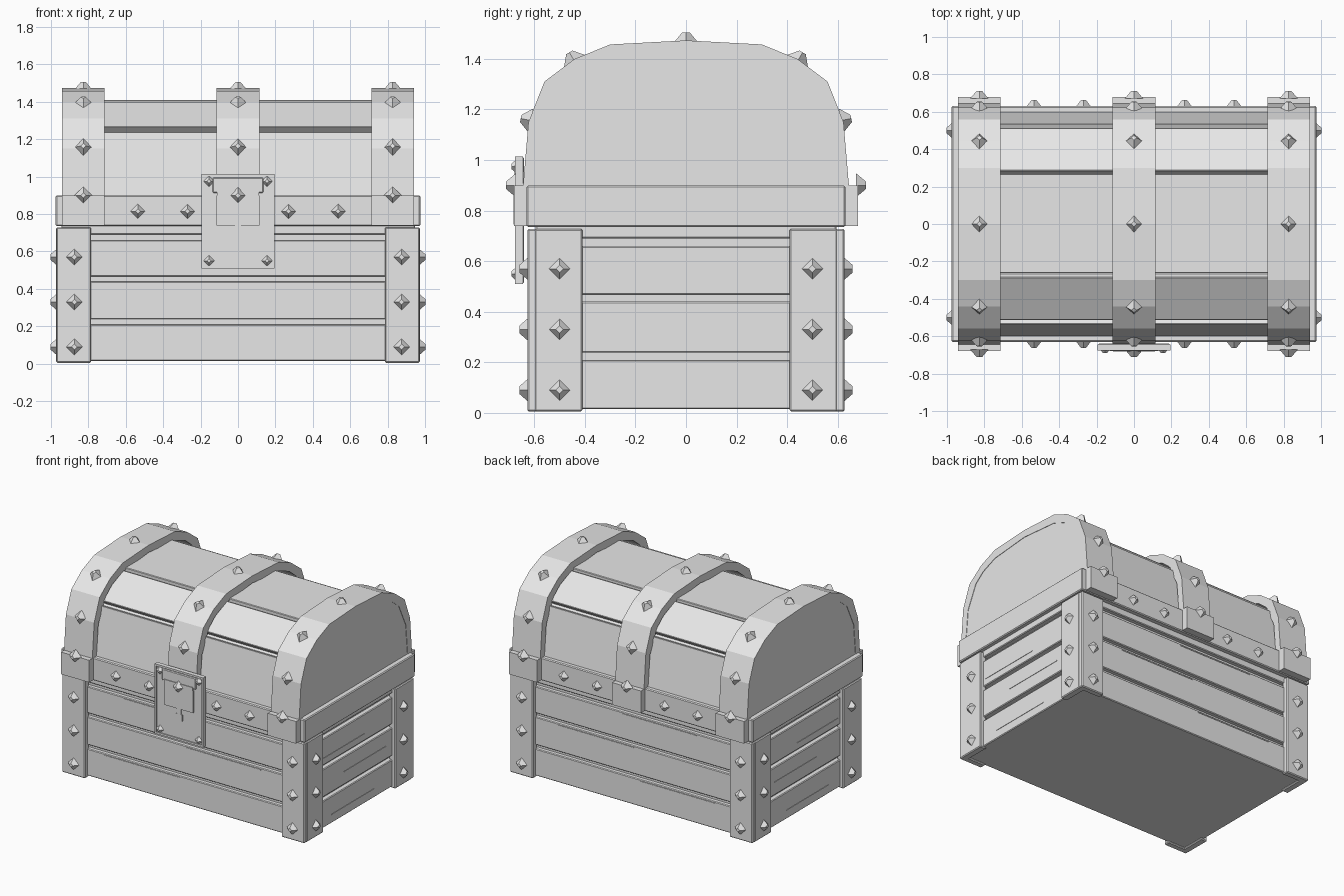
import bpy, bmesh
from mathutils import Vector, Matrix

cube = bpy.data.objects.get("Cube")
if cube:
    bpy.data.objects.remove(cube, do_unlink=True)

grey = bpy.data.materials.new("plain grey")
grey.use_nodes = True
grey.diffuse_color = (0.8, 0.8, 0.8, 1)
grey.node_tree.nodes["Principled BSDF"].inputs["Base Color"].default_value = (0.8, 0.8, 0.8, 1)


def finish(name, bm, bevel=0):
    bmesh.ops.recalc_face_normals(bm, faces=bm.faces)
    mesh = bpy.data.meshes.new(name)
    bm.to_mesh(mesh)
    bm.free()
    mesh.materials.append(grey)
    obj = bpy.data.objects.new(name, mesh)
    bpy.context.collection.objects.link(obj)
    if bevel:
        mod = obj.modifiers.new("Bevel", "BEVEL")
        mod.width = bevel
        mod.segments = 1
    return obj


def add_box(bm, x, y, z):
    """Box from (low, high) pairs."""
    size = [b - a for a, b in (x, y, z)]
    mid = [(a + b) / 2 for a, b in (x, y, z)]
    bmesh.ops.create_cube(bm, size=1, matrix=Matrix.Translation(mid) @ Matrix.Diagonal((*size, 1)))


def box(name, x, y, z, bevel=0):
    bm = bmesh.new()
    add_box(bm, x, y, z)
    return finish(name, bm, bevel)


def extrude(name, profile, x0, x1, bevel=0):
    """Solid made from a (y, z) outline swept along x."""
    bm = bmesh.new()
    face = bm.faces.new([bm.verts.new((x0, y, z)) for y, z in profile])
    moved = bmesh.ops.extrude_face_region(bm, geom=[face])["geom"]
    verts = [v for v in moved if isinstance(v, bmesh.types.BMVert)]
    bmesh.ops.translate(bm, verts=verts, vec=(x1 - x0, 0, 0))
    if face.is_valid and all(len(e.link_faces) > 2 for e in face.edges):
        bm.faces.remove(face)
    return finish(name, bm, bevel)


def mirrored(half):
    """Complete a half outline that ends on y = 0."""
    return half + [(-y, z) for y, z in reversed(half[:-1])]


def studs(name, places, radius=0.05, height=0.04):
    """Four-sided blunt studs at (position, outward normal)."""
    bm = bmesh.new()
    for pos, normal in places:
        n = Vector(normal).normalized()
        turn = n.to_track_quat("Z", "Y").to_matrix().to_4x4()
        place = Matrix.Translation(Vector(pos) + n * (height / 2 - 0.008))
        bmesh.ops.create_cone(bm, cap_ends=True, segments=4, radius1=radius,
                              radius2=radius * 0.3, depth=height, matrix=place @ turn)
    return finish(name, bm)


SIDES = (-1, 1)

# Lower body: recessed core and horizontal planks
box("body_core", (-0.91, 0.91), (-0.565, 0.565), (0.02, 0.74))
for i, (low, high) in enumerate([(0.015, 0.21), (0.238, 0.44), (0.467, 0.66), (0.69, 0.74)]):
    box(f"body_plank_{i}", (-0.945, 0.945), (-0.595, 0.595), (low, high), 0.005)

# Corner braces with their studs
corner_studs = []
for sx in SIDES:
    for sy in SIDES:
        def span(s, a, b):
            return tuple(sorted((s * a, s * b)))
        box("corner_brace_long", span(sx, 0.785, 0.97), span(sy, 0.58, 0.627), (0.005, 0.728), 0.006)
        box("corner_brace_end", span(sx, 0.92, 0.972), span(sy, 0.41, 0.6), (0.005, 0.728), 0.006)
        for z in (0.09, 0.33, 0.57):
            corner_studs.append(((sx * 0.875, sy * 0.627, z), (0, sy, 0)))
            corner_studs.append(((sx * 0.97, sy * 0.5, z), (sx, 0, 0)))
studs("corner_studs", corner_studs)

# Lid rim
box("lid_rim", (-0.975, 0.975), (-0.63, 0.63), (0.735, 0.9), 0.006)
studs("rim_studs", [((x, s * 0.63, 0.815), (0, s, 0))
                    for x in (-0.535, -0.27, 0.27, 0.535) for s in SIDES], 0.045)

# Lid: core, faceted planks and end panels
core = [(0.56, 0.88), (0.5, 1.22), (0.27, 1.37), (0, 1.375)]
extrude("lid_core", mirrored(core), -0.9, 0.9)
for s in SIDES:
    low = [(0.6, 0.89), (0.535, 1.24), (0.49, 1.22), (0.55, 0.89)]
    slope = [(0.515, 1.265), (0.285, 1.4), (0.26, 1.36), (0.48, 1.23)]
    extrude("lid_side_plank", [(s * y, z) for y, z in low], -0.92, 0.92, 0.004)
    extrude("lid_slope_plank", [(s * y, z) for y, z in slope], -0.92, 0.92, 0.004)
box("lid_top_plank", (-0.92, 0.92), (-0.262, 0.268), (1.36, 1.41), 0.004)

inner = [(0.597, 0.89), (0.575, 1.12), (0.495, 1.285), (0.42, 1.345), (0.3, 1.393), (0, 1.42)]
outer = [(0.645, 0.89), (0.623, 1.15), (0.56, 1.31), (0.44, 1.4), (0.3, 1.457), (0, 1.473)]
for s in SIDES:
    extrude("lid_end_panel", mirrored(inner), s * 0.86, s * 0.937)

# Lid bands with thickened feet and studs
band_studs = []
for x, half in ((-0.827, 0.113), (0, 0.115), (0.827, 0.113)):
    arch = mirrored(outer) + mirrored(inner)[::-1]
    extrude("lid_band", arch, x - half, x + half)
    for s in SIDES:
        box("band_foot", (x - half, x + half), tuple(sorted((s * 0.6, s * 0.68))), (0.74, 0.9))
        band_studs += [((x, s * 0.68, 0.9), (0, s, 0)),
                       ((x, s * 0.622, 1.158), (0, s, 0.2)),
                       ((x, s * 0.445, 1.398), (0, s * 0.5, 0.85))]
    band_studs.append((Vector((x, 0, 1.473)), (0, 0, 1)))
studs("band_studs", band_studs, 0.048)

# Lock plate with raised border, hasp, keyhole tab and small corner studs
box("lock_plate", (-0.193, 0.193), (-0.668, -0.64), (0.512, 1.012), 0.006)
bm = bmesh.new()
for s in SIDES:
    add_box(bm, tuple(sorted((s * 0.181, s * 0.195))), (-0.676, -0.645), (0.51, 1.014))
for z in (0.51, 1.0):
    add_box(bm, (-0.182, 0.182), (-0.676, -0.645), (z, z + 0.014))
finish("lock_border", bm)
box("hasp_hinge", (-0.135, 0.135), (-0.678, -0.65), (0.912, 0.995), 0.005)
box("hasp_strap", (-0.113, 0.113), (-0.683, -0.65), (0.745, 0.925))
bm = bmesh.new()
add_box(bm, (-0.016, 0.016), (-0.675, -0.66), (0.69, 0.745))
add_box(bm, (-0.026, 0.026), (-0.675, -0.66), (0.655, 0.7))
finish("keyhole", bm)
studs("lock_studs", [((s * 0.155, -0.668, z), (0, -1, 0))
                     for s in SIDES for z in (0.55, 0.975)], 0.036, 0.03)

# Fine wood grain slivers on the planks
bm = bmesh.new()
for s in SIDES:
    for x, z in ((-0.2, 0.645), (0.3, 0.425), (-0.35, 0.195)):
        add_box(bm, (x - 0.3, x + 0.3), tuple(sorted((s * 0.59, s * 0.598))), (z, z + 0.005))
    for y, z in ((-0.15, 0.515), (0.1, 0.33), (-0.04, 0.075)):
        add_box(bm, tuple(sorted((s * 0.94, s * 0.948))), (y - 0.24, y + 0.24), (z, z + 0.005))
finish("wood_grain", bm)
